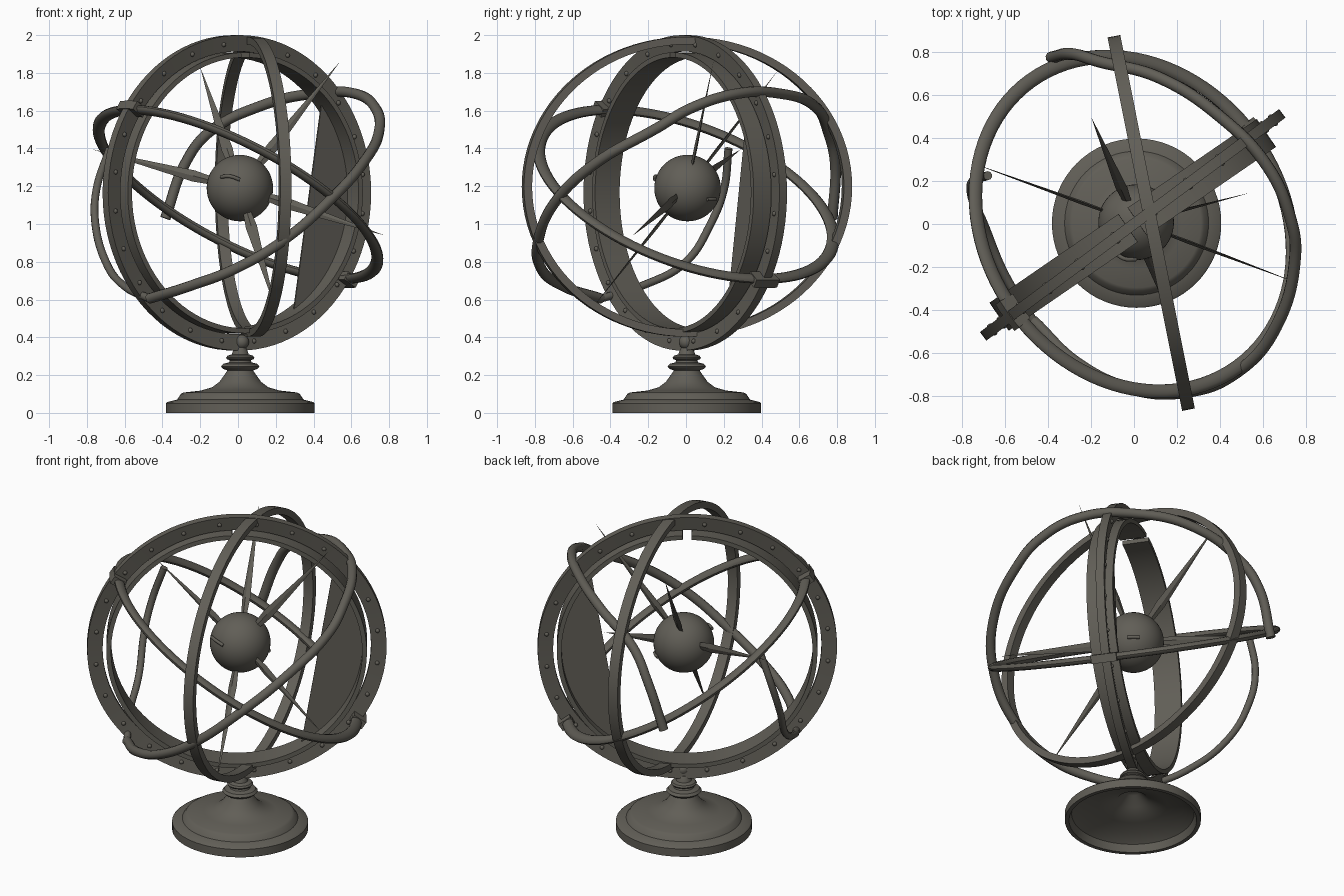
import bpy, bmesh, math
from mathutils import Vector, Matrix

if "Cube" in bpy.data.objects:
    bpy.data.objects.remove(bpy.data.objects["Cube"])

mat = bpy.data.materials.new("dark bronze")
mat.diffuse_color = (0.12, 0.113, 0.095, 1)
mat.use_nodes = True
mat.node_tree.nodes["Principled BSDF"].inputs["Base Color"].default_value = mat.diffuse_color


def finish(name, bm, smooth=True):
    bmesh.ops.recalc_face_normals(bm, faces=bm.faces)
    me = bpy.data.meshes.new(name)
    bm.to_mesh(me)
    bm.free()
    ob = bpy.data.objects.new(name, me)
    bpy.context.collection.objects.link(ob)
    me.materials.append(mat)
    if smooth:
        bpy.ops.object.select_all(action='DESELECT')
        ob.select_set(True)
        bpy.context.view_layer.objects.active = ob
        bpy.ops.object.shade_smooth_by_angle(angle=math.radians(35))
    return ob


def ring(name, centre, e1, e2, section, r2=1.0, a0=0, a1=360, steps=96):
    """Sweep a (radius, axial) section round a circle in the e1/e2 plane; r2 squashes e2."""
    bm = bmesh.new()
    n = e1.cross(e2).normalized()
    closed = abs(a1 - a0) >= 360
    loops = []
    for i in range(steps if closed else steps + 1):
        a = math.radians(a0 + (a1 - a0) * i / steps)
        d = e1 * math.cos(a) + e2 * math.sin(a) * r2
        loops.append([bm.verts.new(centre + d * r + n * w) for r, w in section])
    k = len(section)
    for i in range(steps):
        A, B = loops[i], loops[(i + 1) % len(loops)]
        for j in range(k):
            bm.faces.new((A[j], A[(j + 1) % k], B[(j + 1) % k], B[j]))
    if not closed:
        bm.faces.new(loops[0])
        bm.faces.new(loops[-1])
    return finish(name, bm)


def rect(r0, r1, w0, w1=None):
    w1 = w1 or w0
    return [(r0, -w0 / 2), (r1, -w1 / 2), (r1, w1 / 2), (r0, w0 / 2)]


def lathe(name, profile, steps=64):
    bm = bmesh.new()
    vs = [bm.verts.new((r, 0, z)) for r, z in profile]
    es = [bm.edges.new(p) for p in zip(vs, vs[1:])]
    bmesh.ops.spin(bm, geom=vs + es, cent=(0, 0, 0), axis=(0, 0, 1),
                   angle=2 * math.pi, steps=steps)
    bmesh.ops.remove_doubles(bm, verts=bm.verts, dist=1e-4)
    bmesh.ops.translate(bm, verts=bm.verts, vec=(.012, .004, 0))
    return finish(name, bm)


def azimuth(deg):
    return Vector((math.cos(math.radians(deg)), math.sin(math.radians(deg)), 0))


Z = Vector((0, 0, 1))
C = Vector((-.006, -.004, 1.165))
u, v = azimuth(36.7), azimuth(126.7)

# hollow turned foot and neck
lathe("foot", [(0, .2), (.04, .19), (.09, .14), (.2, .1), (.29, .085), (.355, .045), (.37, 0),
               (.394, 0), (.394, .05), (.385, .058), (.335, .07), (.315, .1), (.3, .108),
               (.21, .118), (.15, .135), (.11, .165), (.085, .2), (.068, .225), (.09, .232),
               (.102, .245), (.09, .26), (.06, .267), (.055, .278), (.07, .284), (.075, .292),
               (.068, .302), (.045, .31), (.04, .325), (.03, .345), (0, .35)])
bm = bmesh.new()
bmesh.ops.create_uvsphere(bm, u_segments=20, v_segments=12, radius=.038,
                          matrix=Matrix.Translation((.02, 0, .375)))
finish("neck_ball", bm)

# meridian flange with the wide inner band
ring("meridian_flange", C, u, Z, rect(.778, .868, .024, .05), r2=.962)
ring("inner_band", C, azimuth(34.5), Z, rect(.728, .755, .158), r2=.985, a0=92, a1=448)

# rivets on both faces of the flange
bm = bmesh.new()
for i in range(24):
    a = math.radians(i * 15 + 7)
    for s in (-1, 1):
        p = C + (u * math.cos(a) + Z * math.sin(a) * .962) * .822 + v * s * .018
        bmesh.ops.create_uvsphere(bm, u_segments=10, v_segments=6, radius=.013,
                                  matrix=Matrix.Translation(p))
finish("rivets", bm)

# flat segment plate closing one side of the ring
bm = bmesh.new()
t0, t1 = math.radians(-60), math.radians(41)
arc = [C + (u * math.cos(t0 + (t1 - t0) * i / 24) + Z * math.sin(t0 + (t1 - t0) * i / 24)) * .742
       for i in range(25)]
face = bm.faces.new([bm.verts.new(p - v * .004) for p in arc])
ext = bmesh.ops.extrude_face_region(bm, geom=[face])
bmesh.ops.translate(bm, vec=v * .008,
                    verts=[g for g in ext["geom"] if isinstance(g, bmesh.types.BMVert)])
finish("segment_plate", bm, False)

# second upright ring
ring("cross_meridian_ring", Vector((.08, .005, 1.197)), azimuth(101.3), Z,
     rect(.842, .886, .06), r2=.896)

# full tilted ring
t = math.radians(33)
tilt = -azimuth(36) * math.cos(t) + Z * math.sin(t)
side = azimuth(126)
oval = [(.822 + .034 * math.cos(k * math.pi / 6), .022 * math.sin(k * math.pi / 6))
        for k in range(12)]
Cc = Vector((0, 0, 1.157))
ring("tilted_ring", Cc, tilt, side, oval)

# flat collars where the tilted ring crosses the flange
for s, nm in ((1, "upper_collar"), (-1, "lower_collar")):
    ring(nm, Cc, tilt * s, side * s, rect(.79, .872, .05), a0=-5, a1=5, steps=8)


# broken tilted ring, bent away at its free ends
def tube(name, pts, depth):
    cu = bpy.data.curves.new(name, 'CURVE')
    cu.dimensions = '3D'
    cu.bevel_depth, cu.bevel_resolution, cu.resolution_u = depth, 3, 8
    cu.use_fill_caps = True
    sp = cu.splines.new('BEZIER')
    sp.bezier_points.add(len(pts) - 1)
    for bp, p in zip(sp.bezier_points, pts):
        bp.co = p
        bp.handle_left_type = bp.handle_right_type = 'AUTO'
    ob = bpy.data.objects.new(name, cu)
    bpy.context.collection.objects.link(ob)
    cu.materials.append(mat)
    return ob


tube("broken_ring", [(-.385, .775, 1.03), (-.28, .79, 1.32), (-.16, .755, 1.48), (.12, .68, 1.625),
                     (.4, .5, 1.69), (.62, .27, 1.69), (.73, .02, 1.61), (.75, -.15, 1.51),
                     (.66, -.48, 1.32), (.48, -.69, 1.12), (.25, -.78, .92), (0, -.77, .77),
                     (-.26, -.65, .67), (-.47, -.45, .605)], .028)
tube("bent_ring_end", [(-.47, -.45, .605), (-.6, -.24, .67), (-.7, .0, .8), (-.755, .13, 1.0),
                       (-.75, .2, 1.18), (-.68, .225, 1.4)], .021)

# central globe with small raised marks
G = Vector((.01, .008, 1.19))
bm = bmesh.new()
bmesh.ops.create_uvsphere(bm, u_segments=48, v_segments=24, radius=.176,
                          matrix=Matrix.Translation(G))
finish("globe", bm)
tube("front_globe_mark", [(-.09, -.135, 1.25), (-.04, -.163, 1.252), (.01, -.164, 1.235)], .01)
tube("back_globe_mark", [G + azimuth(a) * .168 - Z * .06 for a in (38, 50, 62)], .01)

# flat tapering spikes
tips = [(-.77, .29, 1.395), (.775, -.28, .94), (-.2, .5, 1.83), (.2, -.5, .55), (.54, .145, 1.86)]
bm = bmesh.new()
for tip in tips:
    d = Vector(tip) - G
    wide = d.cross(Vector((0, 1, 0))).normalized()
    thin = d.cross(wide).normalized()
    dn = d.normalized()
    base = []
    for r, w, h in ((.15, .02, .007), (.27, .03, .009)):
        c = G + dn * r
        base.append([bm.verts.new(c + o) for o in (wide * w, thin * h, -wide * w, -thin * h)])
    end = bm.verts.new(Vector(tip))
    bm.faces.new(base[0])
    for j in range(4):
        k = (j + 1) % 4
        bm.faces.new((base[0][j], base[0][k], base[1][k], base[1][j]))
        bm.faces.new((base[1][j], base[1][k], end))
finish("spikes", bm, False)
